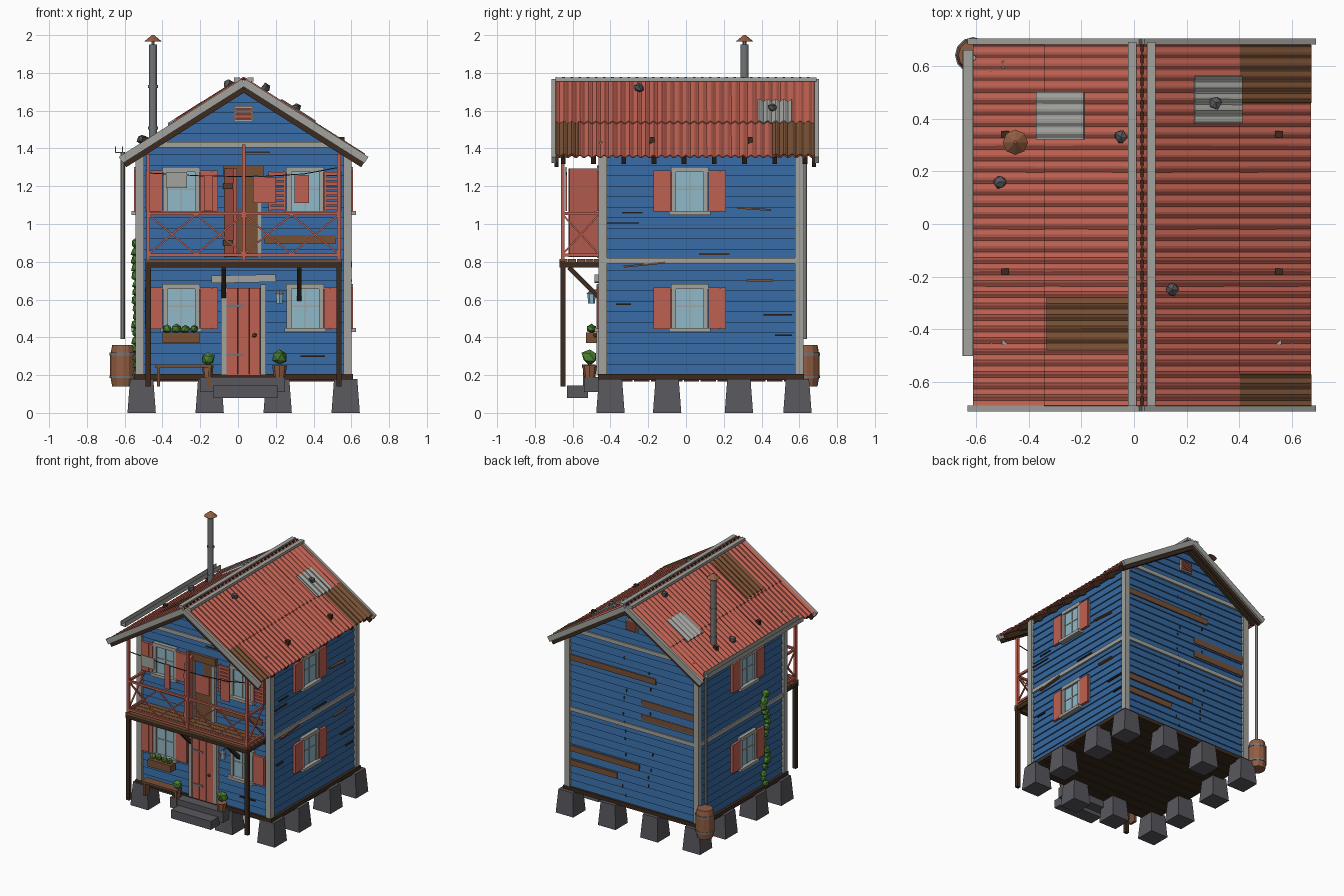
import bpy, bmesh, math, random
from mathutils import Matrix, Vector

random.seed(4)
if "Cube" in bpy.data.objects:
    bpy.data.objects.remove(bpy.data.objects["Cube"])


def material(name, r, g, b):
    m = bpy.data.materials.new(name)
    m.use_nodes = True
    m.diffuse_color = (r, g, b, 1)
    m.node_tree.nodes["Principled BSDF"].inputs["Base Color"].default_value = (r, g, b, 1)
    return m


BLUE = material("blue paint", .036, .135, .34)
RED = material("faded red", .52, .12, .085)
TRIM = material("pale grey trim", .36, .36, .34)
GLASS = material("window glass", .28, .48, .58)
BROWN = material("bare wood", .19, .08, .035)
DARK = material("dark timber", .045, .024, .013)
STONE = material("stone", .095, .095, .11)
GREEN = material("leaves", .07, .22, .03)
RUST = material("rusty brown", .28, .11, .055)
METAL = material("metal", .17, .18, .19)

CX, CY, HX, HY = .03, .08, .55, .52        # house centre and half size
RIDGE, SLOPE, RUN = 1.762, .633, .64       # roof shape
I = Matrix()
FRONT = Matrix.Translation((0, CY - HY, 0))
BACK = Matrix.Translation((0, CY + HY, 0)) @ Matrix.Rotation(math.pi, 4, 'Z')
RIGHT = Matrix.Translation((CX + HX, 0, 0)) @ Matrix.Rotation(math.pi / 2, 4, 'Z')
LEFT = Matrix.Translation((CX - HX, 0, 0)) @ Matrix.Rotation(-math.pi / 2, 4, 'Z')


def finish(name, bm, mat):
    bmesh.ops.recalc_face_normals(bm, faces=bm.faces)
    me = bpy.data.meshes.new(name)
    bm.to_mesh(me)
    bm.free()
    me.materials.append(mat)
    ob = bpy.data.objects.new(name, me)
    bpy.context.collection.objects.link(ob)
    return ob


def box(name, x, y, z, mat, frame=I, taper=1, tilt=0):
    """Box from three ranges, placed in a wall frame (outward is -y)."""
    bm = bmesh.new()
    bmesh.ops.create_cube(bm, size=1)
    for v in bm.verts:
        if v.co.z > 0:
            v.co.xy *= taper
    mid = Vector((sum(x) / 2, sum(y) / 2, sum(z) / 2))
    size = Matrix.Diagonal((x[1] - x[0], y[1] - y[0], z[1] - z[0], 1))
    bm.transform(frame @ Matrix.Translation(mid) @ Matrix.Rotation(tilt, 4, 'Y') @ size)
    return finish(name, bm, mat)


def beam(name, p, q, w, h, mat):
    p, q = Vector(p), Vector(q)
    bm = bmesh.new()
    bmesh.ops.create_cube(bm, size=1)
    rot = (q - p).to_track_quat('X', 'Z').to_matrix().to_4x4()
    bm.transform(Matrix.Translation((p + q) / 2) @ rot @ Matrix.Diagonal(((q - p).length, w, h, 1)))
    return finish(name, bm, mat)


def rod(name, p, q, r1, r2, mat, n=10):
    p, q = Vector(p), Vector(q)
    bm = bmesh.new()
    bmesh.ops.create_cone(bm, cap_ends=True, segments=n, radius1=r1, radius2=r2, depth=(q - p).length)
    rot = (q - p).to_track_quat('Z', 'Y').to_matrix().to_4x4()
    bm.transform(Matrix.Translation((p + q) / 2) @ rot)
    return finish(name, bm, mat)


def lump(name, c, r, mat):
    bm = bmesh.new()
    bmesh.ops.create_icosphere(bm, subdivisions=1, radius=r)
    for v in bm.verts:
        v.co *= random.uniform(.8, 1.15)
    bm.transform(Matrix.Translation(c))
    return finish(name, bm, mat)


# Lapped siding: stacked tapered courses that narrow inside the gable
def half_width(z):
    return min(HX, max(.01, (RIDGE - .02 - z) / SLOPE))


bm = bmesh.new()
z, pitch = .2, .0555
while z < RIDGE - .05:
    top = min(z + pitch, RIDGE - .03)
    rings = []
    for h, out in ((z, .009), (top, 0)):
        w = half_width(h) + (out if h < 1.4 else 0)
        d = HY + out
        rings.append([bm.verts.new((CX + sx * w, CY + sy * d, h)) for sx, sy in ((-1, -1), (1, -1), (1, 1), (-1, 1))])
    bm.faces.new(rings[0])
    bm.faces.new(rings[1])
    for i in range(4):
        j = (i + 1) % 4
        bm.faces.new((rings[0][i], rings[0][j], rings[1][j], rings[1][i]))
    z = top
finish("siding", bm, BLUE)

# Floor frame, planks and stone piers
box("floor_frame", (-.55, .61), (-.465, .625), (.175, .205), DARK)
for i in range(12):
    y = -.45 + i * .088
    box("floor_plank", (-.54, .6), (y, y + .08), (.165, .18), DARK)
for x in (-.51, -.15, .21, .57):
    for y in (-.4, -.1, .28, .59):
        if x in (-.51, .57) or y in (-.4, .59):
            box("pier", (x - .075, x + .075), (y - .075, y + .075), (0, .18), STONE, taper=.82)

# Trim boards
for x in (CX - HX, CX + HX):
    for y in (CY - HY, CY + HY):
        box("corner_board", (x - .022, x + .022), (y - .022, y + .022), (.2, 1.4), TRIM)
for f, c, half in ((RIGHT, CY, HY), (LEFT, -CY, HY), (BACK, -CX, HX)):
    box("storey_band", (c - half, c + half), (-.018, .01), (.79, .82), TRIM, f)
for f, c in ((FRONT, CX), (BACK, -CX)):
    box("gable_band", (c - HX + .02, c + HX - .02), (-.018, .01), (1.405, 1.435), TRIM, f)
    box("vent_frame", (c - .05, c + .05), (-.02, .01), (1.54, 1.625), TRIM, f)
    for i in range(5):
        h = 1.55 + i * .0135
        box("vent_slat", (c - .042, c + .042), (-.03, 0), (h, h + .01), RED, f)

# Corrugated roof sheets
def roof_z(d, lift=0):
    return RIDGE - SLOPE * d + lift


def sheet(name, side, d, y, lift, mat):
    bm = bmesh.new()
    n = round((y[1] - y[0]) / .0072)
    last = None
    for i in range(n + 1):
        yy = y[0] + (y[1] - y[0]) * i / n
        wave = .006 * math.cos(math.tau * yy / .0432)
        row = [bm.verts.new((CX + side * k, yy, roof_z(k, lift + wave))) for k in d]
        if last:
            bm.faces.new((last[0], last[1], row[1], row[0]))
        last = row
    ob = finish(name, bm, mat)
    mod = ob.modifiers.new("thickness", 'SOLIDIFY')
    mod.thickness, mod.offset = .006, 0


for s in (-1, 1):
    sheet("lower_roof", s, (.35, RUN), (-.69, .68), 0, RED)
    sheet("upper_roof", s, (0, .37), (-.69, .68), .009, RED)
    for y in (-.65, -.49, -.33, -.17, -.01, .15, .31, .47, .63):
        beam("rafter", (CX, y, roof_z(0, -.035)), (CX + s * .62, y, roof_z(.62, -.035)), .025, .04, DARK)
    for y in (-.7, .692):
        beam("barge_board", (CX, y, roof_z(0, -.012)), (CX + s * .65, y, roof_z(.65, -.012)), .022, .04, TRIM)
        beam("barge_lining", (CX, y * .98, roof_z(0, -.05)), (CX + s * .63, y * .98, roof_z(.63, -.05)), .02, .03, DARK)
    beam("ridge_board", (CX + s * .036, -.69, RIDGE + .003), (CX + s * .036, .69, RIDGE + .003), .032, .02, TRIM)
    for y in (-.18, .34):
        box("roof_bracket", (CX + s * .52 - .015, CX + s * .52 + .015), (y - .012, y + .012), (1.38, 1.46), DARK)
beam("ridge_pole", (CX, -.69, RIDGE + .006), (CX, .68, RIDGE + .006), .012, .016, DARK)
sheet("rust_sheet", 1, (.36, RUN + .002), (.46, .68), .008, BROWN)
sheet("rust_sheet", 1, (.36, RUN + .002), (-.69, -.57), .008, BROWN)
sheet("rust_sheet", -1, (.05, .36), (-.48, -.28), .016, BROWN)
sheet("metal_patch", 1, (.2, .38), (.38, .56), .018, TRIM)
sheet("metal_patch", -1, (.22, .4), (.32, .5), .018, TRIM)
for x, y in ((.31, .46), (.145, -.25), (-.05, .33), (-.51, .16)):
    lump("roof_stone", (x, y, roof_z(abs(x - CX), .03)), .027, STONE)

# Stovepipe, gutter and downspout
rod("stovepipe", (-.45, .31, 1.4), (-.45, .31, 1.95), .021, .021, METAL, 12)
for h in (1.5, 1.72):
    rod("pipe_collar", (-.45, .31, h), (-.45, .31, h + .015), .026, .026, METAL, 12)
rod("pipe_cap", (-.45, .31, 1.965), (-.45, .31, 2), .048, .006, RUST, 8)
rod("cap_stem", (-.45, .31, 1.94), (-.45, .31, 1.97), .01, .01, METAL, 6)
box("gutter_base", (-.645, -.61), (-.5, .66), (1.375, 1.381), TRIM)
for x in (-.648, -.612):
    box("gutter_side", (x - .003, x + .003), (-.5, .66), (1.375, 1.41), TRIM)
rod("downspout", (-.61, .63, .39), (-.61, .63, 1.38), .011, .011, TRIM, 8)

# Rain barrel
for z0, z1, a, b in ((.14, .2, .056, .067), (.2, .3, .067, .067), (.3, .36, .067, .056)):
    rod("barrel", (-.61, .64, z0), (-.61, .64, z1), a, b, RUST, 12)
for h in (.185, .305):
    rod("barrel_hoop", (-.61, .64, h), (-.61, .64, h + .014), .069, .069, METAL, 12)


# Windows with frames and shutters
def window(f, c, z, sides=(-1, 1), slats=False):
    box("glass", (c - .08, c + .08), (-.014, .01), (z, z + .21), GLASS, f)
    for s in (-1, 1):
        x = c + s * .085
        box("window_jamb", (x - .012, x + .012), (-.026, .01), (z - .01, z + .22), TRIM, f)
    box("window_head", (c - .1, c + .1), (-.03, .01), (z + .205, z + .232), TRIM, f)
    box("window_sill", (c - .11, c + .11), (-.045, .01), (z - .022, z), TRIM, f)
    box("window_bar", (c - .004, c + .004), (-.018, .01), (z, z + .21), TRIM, f)
    box("window_bar", (c - .08, c + .08), (-.018, .01), (z + .11, z + .118), TRIM, f)
    for s in sides:
        a, b = sorted((c + s * .1, c + s * .193))
        if slats:
            for x in (a, b - .014):
                box("shutter_stile", (x, x + .014), (-.032, -.012), (z, z + .21), RED, f)
            for i in range(8):
                h = z + .005 + i * .026
                box("shutter_slat", (a, b), (-.028, -.014), (h, h + .018), RED, f)
        else:
            for i in range(3):
                x = a + i * (b - a) / 3
                box("shutter", (x, x + .03), (-.03, -.01), (z - .005, z + .213), RED, f)
            box("shutter_back", (a, b), (-.024, -.008), (z, z + .208), RED, f)


for z in (.45, 1.07):
    window(RIGHT, .02, z)
    window(LEFT, -.02, z)
    window(FRONT, -.3, z)
window(FRONT, .355, .45, (1,))
window(FRONT, .355, 1.07, slats=True)

# Front door and steps
for i in range(3):
    x = -.06 + i * .06
    box("door_plank", (x, x + .057), (-.03, 0), (.2, .66), RED, FRONT)
box("door_backing", (-.06, .12), (-.022, 0), (.2, .66), DARK, FRONT)
for x in (-.09, .12):
    box("door_jamb", (x, x + .028), (-.035, 0), (.2, .68), TRIM, FRONT)
box("door_header", (-.14, .2), (-.045, 0), (.69, .73), TRIM, FRONT, tilt=-.02)
for h in (.3, .56):
    box("door_hinge", (-.06, .03), (-.035, 0), (h, h + .014), METAL, FRONT)
lump("door_knob", (.087, -.48, .41), .014, BROWN)
box("upper_step", (-.2, .25), (-.54, -.44), (.11, .19), STONE)
box("lower_step", (-.13, .21), (-.63, -.52), (.08, .145), STONE)

# Balcony deck, posts and crossed railing
box("deck_beam", (-.49, .55), (-.67, -.64), (.77, .805), DARK)
box("deck_ledger", (-.49, .55), (-.465, -.44), (.77, .8), DARK)
for i in range(5):
    y = -.67 + i * .046
    box("deck_board", (-.49, .55), (y, y + .042), (.8, .815), BROWN)
for x in (-.475, -.075, .13, .325, .535):
    box("deck_joist", (x - .012, x + .012), (-.665, -.44), (.77, .8), DARK)
for x in (-.075, .325):
    beam("deck_brace", (x, -.62, .77), (x, -.45, .6), .024, .024, DARK)
for x in (-.475, .535):
    box("lower_post", (x - .014, x + .014), (-.665, -.637), (.14, .78), DARK)
    box("upper_post", (x - .01, x + .01), (-.663, -.643), (.81, 1.37), RED)
box("middle_post", (CX - .01, CX + .01), (-.663, -.643), (.81, 1.42), RED)


def railing(p, q):
    for h in (.835, 1.055):
        beam("rail", (*p, h), (*q, h), .016, .016, RED)
    for a, b in ((.84, 1.05), (1.05, .84)):
        beam("rail_cross", (*p, a), (*q, b), .009, .009, RED)


xs = (-.475, -.223, CX, .283, .535)
for a, b in zip(xs, xs[1:]):
    railing((a, -.653), (b, -.653))
for x in (-.475, .535):
    railing((x, -.653), (x, -.46))

# Balcony doorway with its leaf standing open
box("doorway", (-.04, .1), (-.014, 0), (.82, 1.25), BROWN, FRONT)
box("doorway_panel", (-.04, .03), (-.018, 0), (1.08, 1.25), BLUE, FRONT)
box("doorway_head", (-.08, .135), (-.03, 0), (1.255, 1.31), BROWN, FRONT)
for x in (-.075, .1):
    box("doorway_jamb", (x, x + .028), (-.03, 0), (.82, 1.25), TRIM, FRONT)
beam("open_door", (-.065, -.46, 1.06), (-.015, -.62, 1.06), .018, .47, RED)
for h in (.9, 1.2):
    beam("open_door_rail", (-.07, -.46, h), (-.02, -.62, h), .018, .03, BROWN)

# Washing line
line = [(-.475, 1.27), (-.2, 1.255), (.1, 1.25), (.35, 1.265), (.535, 1.3)]
for (a, h), (b, k) in zip(line, line[1:]):
    beam("washing_line", (a, -.635, h), (b, -.635, k), .005, .005, DARK)
for a, b, h, k, m in ((-.38, -.27, 1.19, 1.275, TRIM), (-.18, -.135, 1.07, 1.26, RED),
                      (.08, .2, 1.11, 1.25, RED), (.3, .375, 1.11, 1.26, RED)):
    box("washing", (a, b), (-.639, -.631), (h, k), m)

# Bench, planter, pots and lantern
box("bench_seat", (-.44, -.14), (-.55, -.48), (.24, .255), BROWN)
for x in (-.43, -.16):
    box("bench_leg", (x, x + .018), (-.545, -.485), (.14, .24), BROWN)
box("planter", (-.4, -.205), (-.53, -.465), (.37, .425), BROWN)
for i in range(4):
    lump("planter_plant", (-.375 + i * .048, -.5, .445), .026, GREEN)
for x, r in ((-.16, .036), (.22, .046)):
    rod("pot", (x, -.51, .19), (x, -.51, .25), r * .65, r * .85, RUST, 8)
    lump("pot_plant", (x, -.51, .25 + r), r, GREEN)
rod("lantern", (.22, -.5, .58), (.22, -.5, .63), .018, .022, GLASS, 6)
rod("lantern_cap", (.22, -.5, .63), (.22, -.5, .65), .028, .006, METAL, 6)
beam("lantern_arm", (.22, -.44, .65), (.22, -.5, .65), .008, .008, METAL)

# Climbing vine
for i in range(17):
    lump("vine", (-.535, -.2 + .025 * math.sin(i), .21 + i * .043), random.uniform(.022, .034), GREEN)

# Bare and split boards on the walls
for f, a, b, z in ((BACK, -.56, .17, 1.2), (BACK, .05, .5, 1.01), (BACK, .05, .5, .9), (BACK, -.56, .03, .5),
                   (BACK, -.56, -.16, .39), (FRONT, .14, .52, .92)):
    box("bare_board", (a, b), (-.013, 0), (z - .022, z + .022), BROWN, f)
for a, b, z, t in ((.27, .45, 1.08, .07), (-.33, -.11, .785, -.1), (.32, .46, .7, 0)):
    box("loose_board", (a, b), (-.024, 0), (z - .005, z + .005), BROWN, RIGHT, tilt=t)
for f, a, b, z in ((RIGHT, -.34, -.23, 1.06), (RIGHT, -.42, -.25, 1.005), (RIGHT, -.37, -.29, .575), (RIGHT, .41, .56, .52),
                   (RIGHT, .47, .56, .41), (RIGHT, .07, .23, .84), (FRONT, .33, .46, .3), (FRONT, .04, .17, 1.38)):
    box("board_gap", (a, b), (-.012, 0), (z - .004, z + .004), DARK, f)
for i in range(18):
    x, z = random.choice((-.1, .12)) + random.uniform(-.02, .02), .25 + i * .062
    box("board_joint", (x, x + .006), (-.012, 0), (z, z + .02), DARK, BACK)
